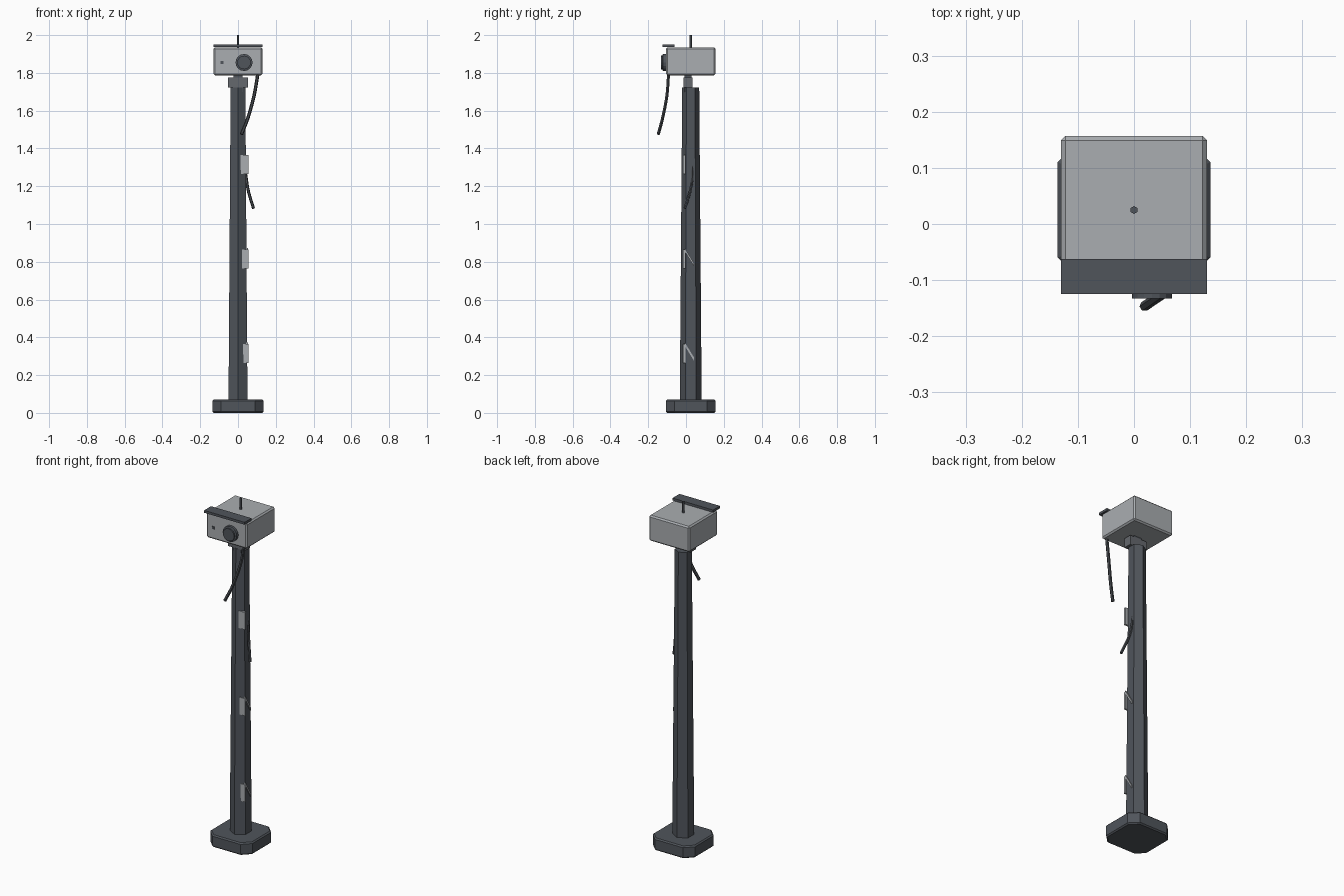
import bpy, bmesh, math
from mathutils import Vector, Matrix

if "Cube" in bpy.data.objects:
    bpy.data.objects.remove(bpy.data.objects["Cube"])

CY = 0.025  # depth of the pole axis


def mat(name, r, g, b):
    m = bpy.data.materials.new(name)
    m.diffuse_color = (r, g, b, 1)
    m.use_nodes = True
    m.node_tree.nodes["Principled BSDF"].inputs["Base Color"].default_value = m.diffuse_color
    return m


LIGHT = mat("light_grey", 0.40, 0.42, 0.44)
DARK = mat("dark_grey", 0.080, 0.090, 0.105)
MID = mat("mid_grey", 0.13, 0.14, 0.155)
CABLE = mat("cable_grey", 0.060, 0.066, 0.075)


def finish(name, bm, m):
    bmesh.ops.recalc_face_normals(bm, faces=bm.faces[:])
    me = bpy.data.meshes.new(name)
    bm.to_mesh(me)
    bm.free()
    me.materials.append(m)
    ob = bpy.data.objects.new(name, me)
    bpy.context.collection.objects.link(ob)
    return ob


def bevel(ob, width):
    mod = ob.modifiers.new("bevel", 'BEVEL')
    mod.width, mod.segments = width, 1
    mod.limit_method, mod.angle_limit = 'ANGLE', math.radians(50)


def box(name, lo, hi, m, bev=0):
    lo, hi = Vector(lo), Vector(hi)
    bm = bmesh.new()
    bmesh.ops.create_cube(bm, size=1, matrix=Matrix.Translation((lo + hi) / 2)
                          @ Matrix.Diagonal((hi - lo).to_4d()))
    ob = finish(name, bm, m)
    if bev:
        bevel(ob, bev)
    return ob


def loft(name, rings, m):
    """Skin a list of equal-length point rings and cap both ends."""
    bm = bmesh.new()
    vs = [[bm.verts.new(p) for p in ring] for ring in rings]
    n = len(vs[0])
    for a, b in zip(vs, vs[1:]):
        for i in range(n):
            bm.faces.new((a[i], a[(i + 1) % n], b[(i + 1) % n], b[i]))
    bm.faces.new(vs[0])
    bm.faces.new(vs[-1])
    return finish(name, bm, m)


def circle(r, n, axis, center, turn=0.0):
    """Ring of n points around the z or y axis."""
    out = []
    for i in range(n):
        a = turn + 2 * math.pi * i / n
        u, v = r * math.cos(a), r * math.sin(a)
        out.append(Vector(center) + Vector((u, v, 0) if axis == 'z' else (u, 0, v)))
    return out


def tube(name, pts, r, m, steps=4):
    """Hanging cable through four control points."""
    p = [Vector(q) for q in pts]
    p = [p[0] * 2 - p[1]] + p + [p[-1] * 2 - p[-2]]
    path = []
    for k in range(1, len(p) - 2):
        a, b, c, d = p[k - 1:k + 3]
        for s in range(steps):
            t = s / steps
            path.append(0.5 * (2 * b + (c - a) * t + (2 * a - 5 * b + 4 * c - d) * t * t
                               + (3 * b - a - 3 * c + d) * t ** 3))
    path.append(p[-2])
    rings = []
    for i, q in enumerate(path):
        d = (path[min(i + 1, len(path) - 1)] - path[max(i - 1, 0)]).normalized()
        u = d.cross(Vector((0, 1, 0))).normalized()
        v = d.cross(u)
        rings.append([q + r * (u * math.cos(j * math.pi / 3) + v * math.sin(j * math.pi / 3))
                      for j in range(6)])
    return loft(name, rings, m)


# Base: square foot with cut corners and a softened rim
def foot(z, inset):
    hx, hy, c = 0.136 - inset, 0.131 - inset, 0.046 - inset * 0.59
    pts = [(hx, -hy + c), (hx, hy - c), (hx - c, hy), (-hx + c, hy),
           (-hx, hy - c), (-hx, -hy + c), (-hx + c, -hy), (hx - c, -hy)]
    return [(x, y + CY, z) for x, y in pts]


loft("base", [foot(0, 0.007), foot(0.007, 0), foot(0.064, 0), foot(0.071, 0.007)], DARK)

# Pole: tapered hexagon with an edge facing forward
loft("pole", [circle(0.058, 6, 'z', (0, CY, 0.06), math.pi / 2),
              circle(0.045, 6, 'z', (0, CY, 1.722), math.pi / 2)], DARK)

# Neck bracket between pole and housing
box("neck_bracket", (-0.054, -0.013, 1.722), (0.054, 0.035, 1.776), MID)
box("neck_core", (-0.025, -0.008, 1.70), (0.025, 0.030, 1.792), DARK)

# Housing with sun visor and antenna
box("housing", (-0.13, -0.106, 1.787), (0.13, 0.157, 1.935), LIGHT, 0.008)
box("visor", (-0.13, -0.125, 1.937), (0.13, -0.062, 1.951), DARK)
loft("antenna", [circle(0.007, 6, 'z', (0, CY, z), math.pi / 2) for z in (1.925, 2.0)], DARK)

# Lens barrel: stepped rings on the front, and small indicator
loft("lens", [circle(r, 16, 'y', (0.032, y, 1.855)) for r, y in
              ((0.045, -0.10), (0.045, -0.122), (0.036, -0.125), (0.036, -0.133))], DARK)
box("indicator", (-0.092, -0.109, 1.848), (-0.077, -0.10, 1.863), DARK)

# Loose cables
tube("upper_cable", [(0.106, -0.092, 1.80), (0.085, -0.101, 1.68),
                     (0.052, -0.124, 1.56), (0.018, -0.147, 1.475)], 0.009, CABLE)
tube("lower_cable", [(0.034, 0.035, 1.31), (0.044, 0.033, 1.24),
                     (0.056, 0.021, 1.17), (0.082, -0.006, 1.083)], 0.008, CABLE)

# Tags on the pole, the lower two with a slanted strap
for i, z in enumerate((1.315, 0.815, 0.315)):
    box(f"tag_{i + 1}", (0.010, -0.015, z - 0.05), (0.055, -0.003, z + 0.05), LIGHT)
    if i:
        ends = [(-0.006, z + 0.048), (0.042, z - 0.030)]
        loft(f"strap_{i + 1}", [[(0.043, y, s - 0.009), (0.054, y, s - 0.009),
                                 (0.054, y, s + 0.009), (0.043, y, s + 0.009)]
                                for y, s in ends], LIGHT)
